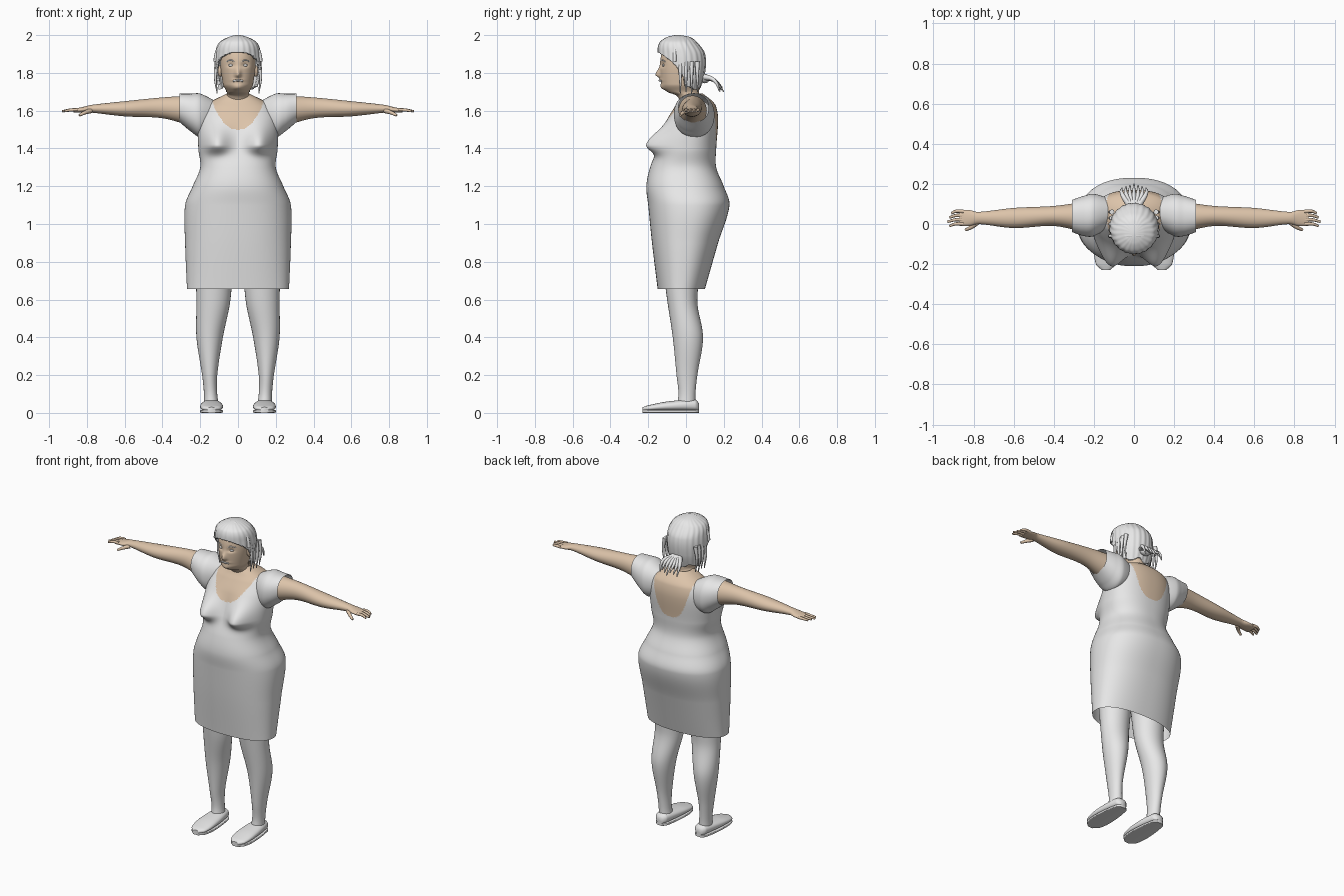
import bpy, bmesh, math
from mathutils import Vector

default_cube = bpy.data.objects.get("Cube")
if default_cube:
    bpy.data.objects.remove(default_cube, do_unlink=True)


def make_material(name, red, green, blue):
    material = bpy.data.materials.new(name)
    material.use_nodes = True
    material.diffuse_color = (red, green, blue, 1)
    shader = material.node_tree.nodes["Principled BSDF"]
    shader.inputs["Base Color"].default_value = (red, green, blue, 1)
    return material


WHITE = make_material("light grey", .8, .8, .8)
SKIN = make_material("skin", .72, .55, .4)


def smooth_sections(rows, count):
    """Resample the sections along a smooth curve through them."""
    rows = [Vector(row) for row in rows]
    start, length = rows[0][0], rows[-1][0] - rows[0][0]

    def slope(index):
        before, after = rows[max(index - 1, 0)], rows[min(index + 1, len(rows) - 1)]
        return (after - before) / (after[0] - before[0])

    sections, index = [], 0
    for step in range(count):
        place = start + length * step / (count - 1)
        while index < len(rows) - 2 and (place - rows[index + 1][0]) * length > 0:
            index += 1
        low, high = rows[index], rows[index + 1]
        span = high[0] - low[0]
        s = (place - low[0]) / span
        ease = s * s * (3 - 2 * s)
        sections.append(low.lerp(high, ease) + slope(index) * (span * s * (1 - s) ** 2)
                        - slope(index + 1) * (span * s * s * (1 - s)))
    return sections


def rounded(value, power):
    return math.copysign(abs(value) ** (2 / power), value)


def loft(name, rows, axis, materials, count=50, sides=32, side=1, power=2,
         closed=True, bumps=(), rule=None, drop=None, ripple=0):
    """Skin oval sections (place, u_low, u_high, v_low, v_high) along an axis."""
    bm = bmesh.new()
    rings = []
    for place, u_low, u_high, v_low, v_high in smooth_sections(rows, count):
        ring = []
        for corner in range(sides):
            angle = math.tau * corner / sides
            swell = 1 + ripple * math.sin(22 * angle)
            across = rounded(math.cos(angle), power) * swell
            deep = rounded(math.sin(angle), power) * swell
            u = (u_low + u_high + (u_high - u_low) * across) / 2
            v = (v_low + v_high + (v_high - v_low) * deep) / 2
            # Bumps swell the front only, in mirrored pairs, steeper below
            for bump_u, bump_place, wide, tall, push in bumps:
                reach = tall if place > bump_place else tall / 2
                distance = ((abs(u) - bump_u) / wide) ** 2 + ((place - bump_place) / reach) ** 2
                v += push * math.sqrt(max(-deep, 0)) * math.exp(-distance)
            x, y, z = {"x": (place, v, u), "y": (u, place, v), "z": (u, v, place)}[axis]
            ring.append(bm.verts.new((x * side, y, z)))
        rings.append(ring)
    for ring, following in zip(rings, rings[1:]):
        for corner in range(sides):
            beside = (corner + 1) % sides
            bm.faces.new((ring[corner], ring[beside], following[beside], following[corner]))
    if closed:
        bm.faces.new(rings[0])
        bm.faces.new(rings[-1])
    bmesh.ops.recalc_face_normals(bm, faces=bm.faces[:])
    if rule:
        for face in bm.faces:
            face.material_index = rule(face.calc_center_median())
    if drop:
        unwanted = [face for face in bm.faces if drop(face.calc_center_median())]
        bmesh.ops.delete(bm, geom=unwanted, context="FACES")
    mesh = bpy.data.meshes.new(name)
    bm.to_mesh(mesh)
    bm.free()
    for material in materials:
        mesh.materials.append(material)
    mesh.shade_smooth()
    mesh.set_sharp_from_angle(angle=math.radians(50))
    part = bpy.data.objects.new(name, mesh)
    bpy.context.collection.objects.link(part)
    return part


def tube(name, points, radius, material, tip=1, side=1):
    """Sweep a round strand through the points, thinning towards its tip."""
    curve = bpy.data.curves.new(name, "CURVE")
    curve.dimensions = "3D"
    curve.bevel_depth, curve.bevel_resolution = radius, 2
    curve.use_fill_caps = True
    spline = curve.splines.new("BEZIER")
    last = len(points) - 1
    spline.bezier_points.add(last)
    for index, (knot, (x, y, z)) in enumerate(zip(spline.bezier_points, points)):
        knot.co = (x * side, y, z)
        knot.handle_left_type = knot.handle_right_type = "AUTO"
        knot.radius = 1 + (tip - 1) * index / last
    curve.materials.append(material)
    bpy.context.collection.objects.link(bpy.data.objects.new(name, curve))


def ball(name, location, size, material):
    bpy.ops.mesh.primitive_uv_sphere_add(segments=20, ring_count=12, location=location)
    part = bpy.context.object
    part.name, part.scale = name, size
    part.data.materials.append(material)
    part.data.shade_smooth()


def upright(rows):
    """Turn (height, half width, front, back) into symmetric sections."""
    return [(height, -half, half, front, back) for height, half, front, back in rows]


# Dress body, with bare skin inside the front and back scoops
def neckline(point):
    outward = abs(point.x) / .14
    front_edge = 1.5 + .16 * outward ** 2.4
    back_edge = 1.42 + .24 * outward ** 3
    return int(point.z > (front_edge if point.y < .04 else back_edge))


dress_shape = upright([
    (.655, .27, -.15, .1), (.9, .28, -.18, .17), (1.1, .28, -.2, .23), (1.2, .24, -.21, .2),
    (1.3, .2, -.19, .16), (1.4, .21, -.15, .16), (1.55, .21, -.1, .17),
    (1.62, .18, -.06, .16), (1.65, .14, -.04, .14), (1.69, .06, -.02, .09)])
loft("dress", dress_shape, "z", [WHITE, SKIN], count=200, sides=192, power=2.3,
     closed=False, rule=neckline, bumps=[(.12, 1.42, .07, .09, -.09)])

# Head and neck, with bumps for nose, eye sockets, lips and chin
head_shape = upright([
    (1.62, .08, -.02, .11), (1.68, .06, -.05, .07), (1.7, .06, -.1, .07),
    (1.74, .08, -.13, .07), (1.9, .09, -.13, .08), (1.98, .04, -.07, .02)])
loft("head", head_shape, "z", [SKIN], count=100, sides=128, bumps=[
    (0, 1.79, .015, .03, -.025), (.036, 1.84, .02, .02, .01),
    (0, 1.76, .03, .01, -.006), (0, 1.72, .03, .02, -.01)])
tube("lips", [(-.025, -.132, 1.757), (0, -.14, 1.76), (.025, -.132, 1.757)], .005, WHITE)


# Hair cap, open over the face and ragged at the nape
def outside_hair(point):
    if point.z < 1.72 + .01 * math.sin(70 * point.x):
        return True
    rise = (point.z - 1.69) / .22
    return rise < 1 and point.y < -.15 * rise ** 2.5


hair_shape = upright([
    (1.7, .1, -.1, .07), (1.8, .12, -.14, .1), (1.9, .12, -.15, .1),
    (1.96, .1, -.14, .06), (1.99, .05, -.1, .02), (2, .01, -.06, -.03)])
hair = loft("hair", hair_shape, "z", [WHITE], count=80, sides=160,
            drop=outside_hair, ripple=.012)
shell = hair.modifiers.new("thickness", "SOLIDIFY")
shell.thickness, shell.offset = .015, -1

# Headband over the crown
arc = [math.pi * step / 12 for step in range(13)]
tube("headband", [(.12 * math.cos(angle), -.06, 1.86 + .13 * math.sin(angle))
                  for angle in arc], .01, WHITE)

# Ponytail fanned from the back of the head
ball("ponytail_tie", (0, .1, 1.77), (.035, .025, .025), WHITE)
for lock in range(-3, 4):
    spread = lock * .02
    tube("ponytail_lock", [(spread / 3, .09, 1.78), (spread, .15, 1.76),
                           (spread, .2 - abs(spread) / 3, 1.7 + lock % 3 * .01)],
         .017, WHITE, tip=.2)

# Half profiles of the limbs, mirrored below
sleeve_shape = [(.1, 1.5, 1.64, 0, .12), (.2, 1.46, 1.69, -.06, .15),
                (.25, 1.49, 1.69, -.06, .14), (.31, 1.54, 1.69, -.04, .12)]
arm_shape = [(.25, 1.52, 1.68, -.04, .11), (.4, 1.56, 1.67, -.01, .09),
             (.6, 1.57, 1.65, -.02, .08), (.78, 1.59, 1.63, 0, .06),
             (.82, 1.59, 1.62, -.01, .07), (.87, 1.59, 1.61, -.01, .07)]
leg_shape = [(.9, .02, .23, -.14, .1), (.6, .04, .22, -.1, .06), (.4, .08, .22, -.07, .09),
             (.2, .11, .19, -.05, .06), (.1, .11, .18, -.04, .05), (.03, .1, .18, -.05, .05)]
shoe_shape = [(-.23, .12, .16, .01, .03), (-.2, .09, .19, .01, .04),
              (-.1, .08, .2, .01, .06), (.05, .1, .18, .01, .07), (.07, .12, .16, .01, .05)]
sole_shape = [(place, inner, outer, 0, .016) for place, inner, outer, low, high in shoe_shape]

for side, label in ((1, "left_"), (-1, "right_")):
    # Face details
    ball(label + "eye", (.036 * side, -.117, 1.84), (.015, .009, .007), WHITE)
    ball(label + "ear", (.095 * side, -.02, 1.81), (.012, .02, .03), SKIN)
    tube(label + "brow", [(.016, -.13, 1.86), (.036, -.124, 1.867), (.06, -.107, 1.86)],
         .004, WHITE, side=side)

    # Loose side locks
    for lock in range(4):
        back = lock * .03 - .03
        tube(label + "side_lock", [(.11, back, 1.86), (.12, back, 1.78),
                                   (.11, back, 1.69 + lock % 2 * .01)],
             .013, WHITE, tip=.2, side=side)

    # Sleeve, arm, fingers and thumb
    loft(label + "sleeve", sleeve_shape, "x", [WHITE], sides=48, side=side,
         power=2.2, closed=False)
    loft(label + "arm", arm_shape, "x", [SKIN], side=side)
    for finger in range(4):
        across = finger * .021
        tip_place = .93 - .01 * abs(finger - 1)
        tube(label + "finger", [(.85, across, 1.604), (.89, across, 1.603),
                                (tip_place, across - .01, 1.597)],
             .01, SKIN, tip=.6, side=side)
    tube(label + "thumb", [(.78, .01, 1.6), (.81, -.015, 1.59), (.84, -.03, 1.575)],
         .014, SKIN, tip=.5, side=side)

    # Leg and flat shoe
    loft(label + "leg", leg_shape, "z", [WHITE], side=side)
    loft(label + "shoe", shoe_shape, "y", [WHITE], side=side, power=2.4)
    loft(label + "sole", sole_shape, "y", [WHITE], side=side, power=6)
